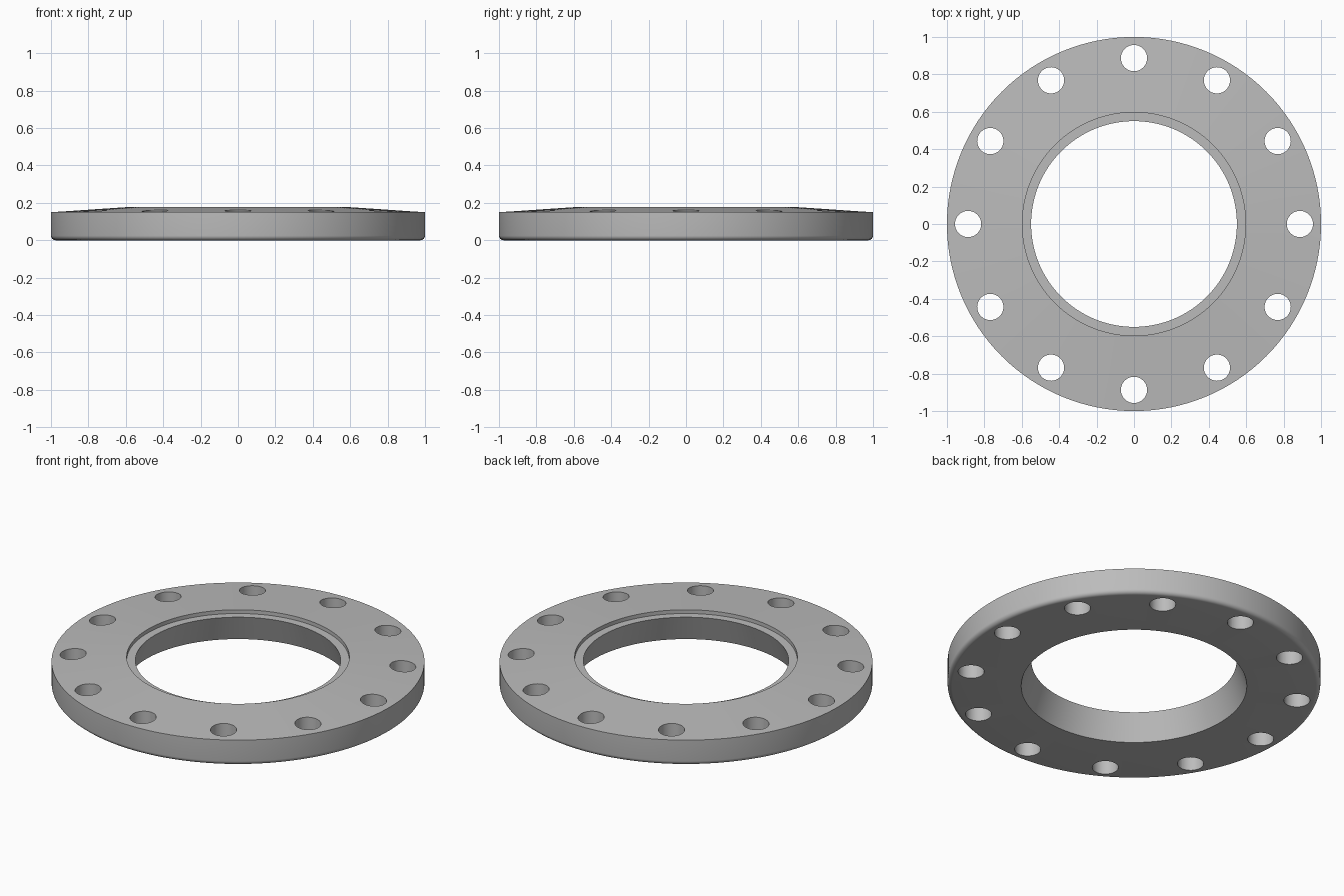
import bpy, bmesh
from math import sin, cos, pi, radians
from mathutils import Matrix, Vector

cube = bpy.data.objects.get("Cube")
if cube:
    bpy.data.objects.remove(cube, do_unlink=True)

SEGMENTS = 128
HOLES = 12
FILLET = 0.025

steel = bpy.data.materials.new("grey steel")
steel.use_nodes = True
steel.diffuse_color = (0.5, 0.5, 0.5, 1)
steel.node_tree.nodes["Principled BSDF"].inputs["Base Color"].default_value = (0.5, 0.5, 0.5, 1)


def add_object(name, bm):
    bmesh.ops.recalc_face_normals(bm, faces=bm.faces)
    mesh = bpy.data.meshes.new(name)
    bm.to_mesh(mesh)
    bm.free()
    mesh.materials.append(steel)
    obj = bpy.data.objects.new(name, mesh)
    bpy.context.collection.objects.link(obj)
    return obj


# Flange ring: tapered bore, recessed lip, sloping top, rounded lower rim
profile = [(0.605, 0), (0.55, 0.155), (0.597, 0.155), (0.597, 0.177), (1, 0.15)]
for i in range(7):
    a = i / 6 * pi / 2
    profile.append((1 - FILLET + FILLET * cos(a), FILLET - FILLET * sin(a)))

bm = bmesh.new()
verts = [bm.verts.new((r, 0, z)) for r, z in profile]
edges = [bm.edges.new((verts[i - 1], verts[i])) for i in range(len(verts))]
bmesh.ops.spin(bm, geom=verts + edges, cent=(0, 0, 0), axis=(0, 0, 1),
               angle=2 * pi, steps=SEGMENTS)
bmesh.ops.remove_doubles(bm, verts=bm.verts, dist=0.0001)
flange = add_object("flange_ring", bm)

# Bolt hole cutters
bm = bmesh.new()
for i in range(HOLES):
    a = 2 * pi * i / HOLES
    place = Matrix.Translation(Vector((0.887 * cos(a), 0.887 * sin(a), 0.1)))
    bmesh.ops.create_cone(bm, cap_ends=True, segments=48, radius1=0.07,
                          radius2=0.07, depth=0.4, matrix=place)
cutter = add_object("bolt_hole_cutter", bm)
cutter.hide_render = True

bpy.context.view_layer.objects.active = flange
flange.select_set(True)
cut = flange.modifiers.new("bolt holes", "BOOLEAN")
cut.operation = "DIFFERENCE"
cut.solver = "EXACT"
cut.object = cutter
bpy.ops.object.modifier_apply(modifier=cut.name)
bpy.data.objects.remove(cutter, do_unlink=True)

# Smooth round walls with crisp rims
bpy.ops.object.shade_smooth_by_angle(angle=radians(30))
